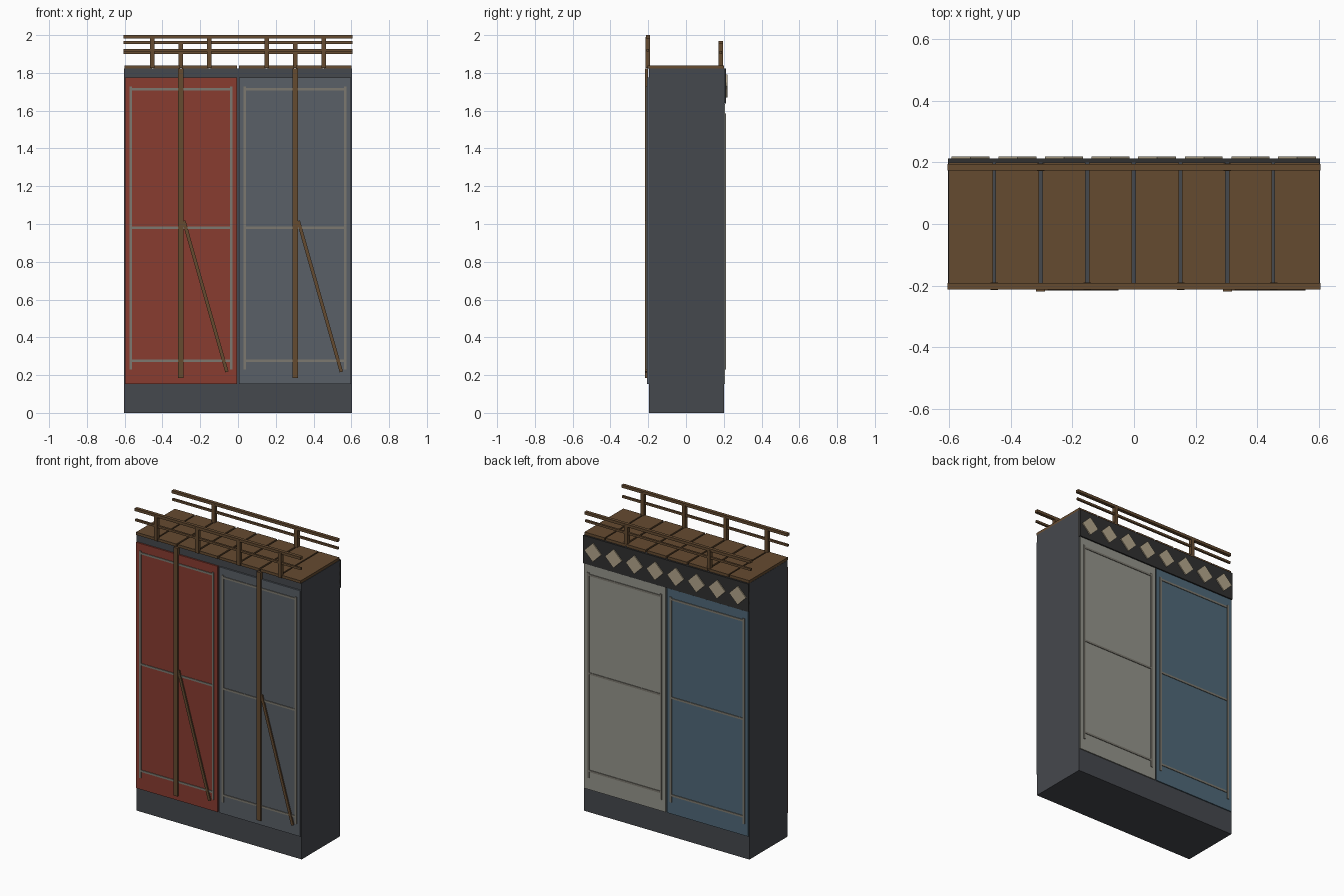
import bpy, math

if "Cube" in bpy.data.objects:
    bpy.data.objects.remove(bpy.data.objects["Cube"])

def material(name, rgb):
    m = bpy.data.materials.new(name)
    m.diffuse_color = (*rgb, 1)
    m.use_nodes = True
    m.node_tree.nodes["Principled BSDF"].inputs["Base Color"].default_value = m.diffuse_color
    return m

DARK = material("charcoal", (0.06, 0.065, 0.075))
FRIEZE = material("near_black", (0.03, 0.03, 0.03))
RED = material("red", (0.25, 0.045, 0.03))
SLATE = material("slate", (0.10, 0.115, 0.135))
PALE = material("pale_grey", (0.30, 0.30, 0.26))
BLUE = material("blue", (0.08, 0.14, 0.19))
TRIM = material("trim_grey", (0.20, 0.19, 0.16))
WOOD = material("wood", (0.13, 0.07, 0.03))
CREAM = material("cream", (0.45, 0.38, 0.26))

def box(name, x, y, z, mat, rot=0):
    """Box from (min, max) ranges, optionally turned about y."""
    bpy.ops.mesh.primitive_cube_add(size=1, location=[sum(r) / 2 for r in (x, y, z)])
    o = bpy.context.object
    o.name = name
    o.scale = [r[1] - r[0] for r in (x, y, z)]
    o.rotation_euler[1] = rot
    o.data.materials.append(mat)
    return o

def mid(c, w):
    return (c - w / 2, c + w / 2)

# Main block
box("body", (-0.603, 0.603), (-0.197, 0.2), (0, 1.822), DARK)

# Panel with raised trim: two stiles and three rails
def panel(name, cx, s, z, rails, mat):
    def yr(a, b):
        return tuple(sorted((s * a, s * b)))
    box(name, mid(cx, 0.594), yr(0.19, 0.207), z, mat)
    for k in (-1, 1):
        box(name + "_trim_stile", mid(cx + k * 0.266, 0.014), yr(0.2, 0.212),
            (0.23, rails[0] + 0.015), TRIM)
    for r in rails:
        box(name + "_trim_rail", mid(cx, 0.546), yr(0.2, 0.211), mid(r, 0.013), TRIM)

front, back = (1.713, 0.98, 0.277), (1.57, 0.92, 0.277)
panel("red_front_panel", -0.302, -1, (0.153, 1.775), front, RED)
panel("slate_front_panel", 0.302, -1, (0.153, 1.775), front, SLATE)
panel("blue_back_panel", -0.302, 1, (0.153, 1.635), back, BLUE)
panel("pale_back_panel", 0.302, 1, (0.153, 1.635), back, PALE)

# Wooden posts and diagonal braces on the front
for cx in (-0.303, 0.303):
    box("front_upright", mid(cx, 0.03), (-0.218, -0.2), (0.184, 1.822), WOOD)
    dx, dz = 0.228, -0.80
    box("diagonal_brace", mid(cx + 0.016 + dx / 2, 0.018), (-0.216, -0.2),
        mid(0.617, math.hypot(dx, dz)), WOOD, math.atan2(dx, dz) + math.pi)

# Back frieze with diamonds
box("frieze", (-0.603, 0.603), (0.19, 0.212), (1.638, 1.822), FRIEZE)
for i in range(8):
    box("diamond", mid(-0.529 + i * 0.151, 0.087), (0.205, 0.219),
        mid(1.73, 0.087), CREAM, math.pi / 4)

# Deck planks
for i in range(8):
    box("deck_plank", mid(-0.529 + i * 0.151, 0.14 if 0 < i < 7 else 0.145),
        (-0.204, 0.2), (1.822, 1.84), WOOD)

# Railings: taller one at the front, lower one at the back
def railing(name, y, top, low, posts):
    box(name + "_top_rail", (-0.605, 0.605), mid(y, 0.022), (top - 0.018, top), WOOD)
    box(name + "_low_rail", (-0.605, 0.605), mid(y, 0.013), mid(low, 0.014), WOOD)
    for x in posts:
        box(name + "_post", mid(x, 0.024), mid(y, 0.024), (1.825, top - 0.01), WOOD)

railing("front_railing", -0.202, 2.0, 1.92, (-0.453, -0.151, 0.151, 0.453))
railing("back_railing", 0.184, 1.97, 1.908, (-0.302, 0.302))
